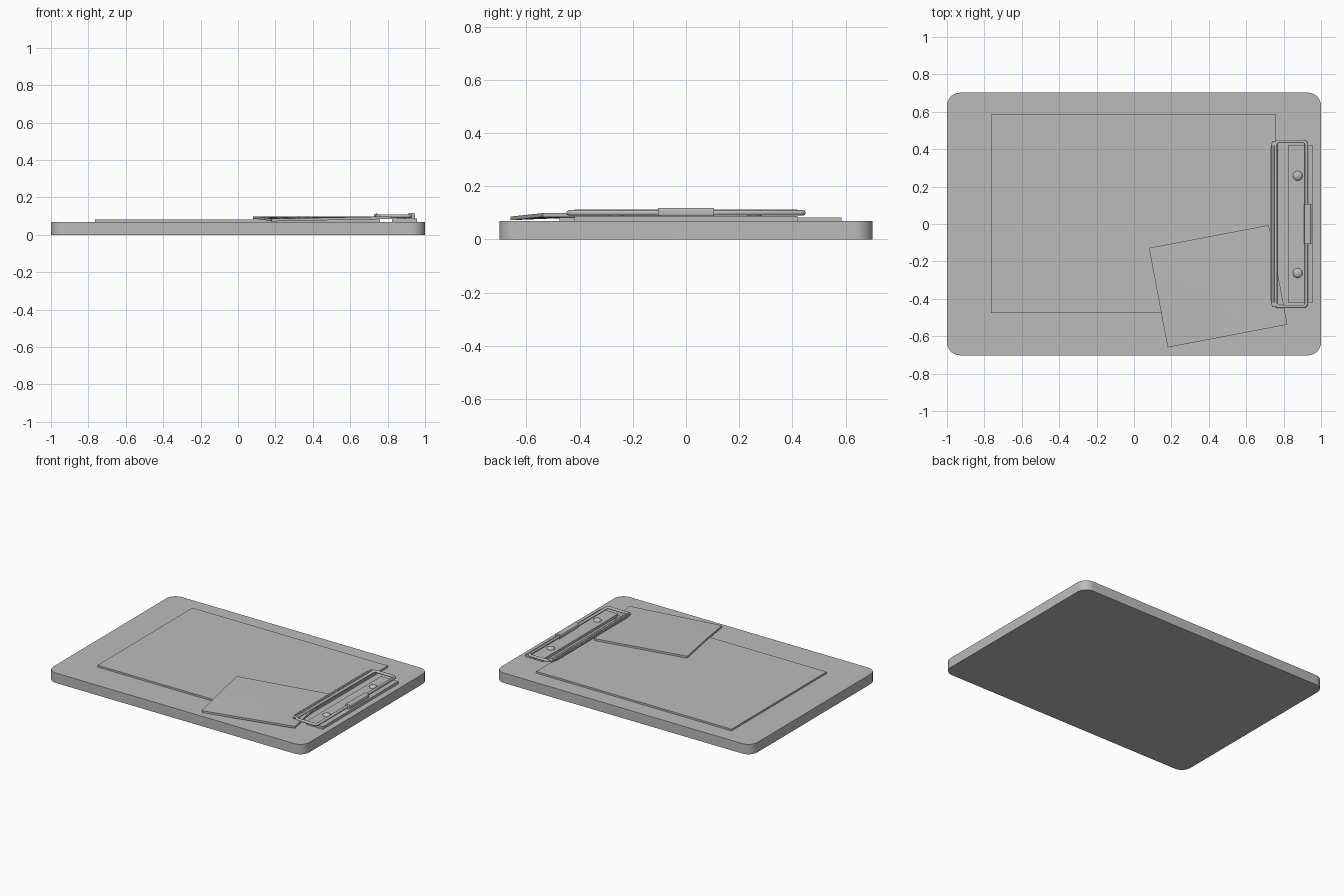
import bpy, bmesh, math
from mathutils import Vector

if "Cube" in bpy.data.objects:
    bpy.data.objects.remove(bpy.data.objects["Cube"], do_unlink=True)

GREY = (0.5, 0.5, 0.5, 1)
grey = bpy.data.materials.new("plain grey")
grey.use_nodes = True
grey.diffuse_color = GREY
grey.node_tree.nodes["Principled BSDF"].inputs["Base Color"].default_value = GREY


def finish(bm, name, smooth=False):
    bmesh.ops.recalc_face_normals(bm, faces=bm.faces)
    mesh = bpy.data.meshes.new(name)
    bm.to_mesh(mesh)
    bm.free()
    mesh.materials.append(grey)
    ob = bpy.data.objects.new(name, mesh)
    bpy.context.collection.objects.link(ob)
    if smooth:
        bpy.ops.object.select_all(action="DESELECT")
        ob.select_set(True)
        bpy.context.view_layer.objects.active = ob
        bpy.ops.object.shade_smooth_by_angle(angle=math.radians(35))
    return ob


def box(name, x0, x1, y0, y1, z0, z1, corner=0.0, edge=0.0):
    """Box with optionally rounded upright corners and softened long edges."""
    bm = bmesh.new()
    bmesh.ops.create_cube(bm, size=1)
    for v in bm.verts:
        v.co = Vector(((x0, x1)[v.co.x > 0], (y0, y1)[v.co.y > 0], (z0, z1)[v.co.z > 0]))

    def round_edges(axis, radius, segments):
        picked = [e for e in bm.edges
                  if abs((e.verts[0].co - e.verts[1].co).normalized()[axis]) > 0.9]
        bmesh.ops.bevel(bm, geom=picked, offset=radius, segments=segments,
                        profile=0.5, affect="EDGES")

    if corner:
        round_edges(2, corner, 10)
    if edge:
        round_edges(1, edge, 4)
    return finish(bm, name, corner > 0 or edge > 0)


# Board and the main sheet stack
box("board", -1, 1, -0.702, 0.702, 0, 0.07, corner=0.07)
box("paper", -0.765, 0.76, -0.475, 0.585, 0.07, 0.083)


# Loose note, turned slightly, with its front corner drooping to the board
def note(name, n=8, thick=0.014):
    origin, along, across = Vector((0.18, -0.66)), Vector((0.64, 0.122)), Vector((-0.1, 0.532))
    bm = bmesh.new()
    layers = []
    for lift in (0, thick):
        rows = []
        for i in range(n + 1):
            row = []
            for j in range(n + 1):
                u, v = i / n, j / n
                p = origin + along * u + across * v
                z = 0.085 - 0.013 * (1 - u) * (1 - v) ** 2 + lift
                row.append(bm.verts.new((p.x, p.y, z)))
            rows.append(row)
        layers.append(rows)
    for rows in layers:
        for i in range(n):
            for j in range(n):
                bm.faces.new((rows[i][j], rows[i + 1][j], rows[i + 1][j + 1], rows[i][j + 1]))
    low, high = layers
    for k in range(n):
        for a, b in (((k, 0), (k + 1, 0)), ((k, n), (k + 1, n)),
                     ((0, k), (0, k + 1)), ((n, k), (n, k + 1))):
            bm.faces.new((low[a[0]][a[1]], low[b[0]][b[1]], high[b[0]][b[1]], high[a[0]][a[1]]))
    return finish(bm, name, True)


note("loose_note")

# Clip base plate and its two rivets
box("clip_base", 0.823, 0.957, -0.42, 0.42, 0.07, 0.088)
for side, y in (("left", 0.258), ("right", -0.262)):
    bm = bmesh.new()
    bmesh.ops.create_uvsphere(bm, u_segments=20, v_segments=12, radius=0.026)
    for v in bm.verts:
        v.co = Vector((0.875 + v.co.x, y + v.co.y, 0.088 + v.co.z * 0.6))
    finish(bm, side + "_rivet", True)


# Clip wire: a closed rounded rod
def wire_loop(name, x0, x1, half, z, radius, cut=0.012):
    curve = bpy.data.curves.new(name, "CURVE")
    curve.dimensions = "3D"
    curve.bevel_depth = radius
    curve.bevel_resolution = 2
    pts = [(x0 + cut, -half), (x1 - cut, -half), (x1, cut - half), (x1, half - cut),
           (x1 - cut, half), (x0 + cut, half), (x0, half - cut), (x0, cut - half)]
    line = curve.splines.new("POLY")
    line.points.add(len(pts) - 1)
    for point, (x, y) in zip(line.points, pts):
        point.co = (x, y, z, 1)
    line.use_cyclic_u = True
    curve.materials.append(grey)
    ob = bpy.data.objects.new(name, curve)
    bpy.context.collection.objects.link(ob)
    bpy.ops.object.select_all(action="DESELECT")
    ob.select_set(True)
    bpy.context.view_layer.objects.active = ob
    bpy.ops.object.convert(target="MESH")
    bpy.ops.object.shade_smooth_by_angle(angle=math.radians(50))


wire_loop("clip_wire", 0.757, 0.922, 0.441, 0.1, 0.01)

# Gripping lip with tapered ends
bm = bmesh.new()
outline = [(0.757, -0.445), (0.757, 0.445), (0.739, 0.445), (0.727, 0.39),
           (0.727, -0.39), (0.739, -0.445)]
face = bm.faces.new([bm.verts.new((x, y, 0.098)) for x, y in outline])
up = bmesh.ops.extrude_face_region(bm, geom=[face])["geom"]
bmesh.ops.translate(bm, vec=(0, 0, 0.01),
                    verts=[v for v in up if isinstance(v, bmesh.types.BMVert)])
finish(bm, "clip_lip")
box("lip_roll", 0.736, 0.75, -0.42, 0.42, 0.1, 0.113, edge=0.004)

# Hinge sleeve wrapped round the outer rod
box("hinge_sleeve", 0.91, 0.947, -0.106, 0.106, 0.086, 0.118, edge=0.008)
